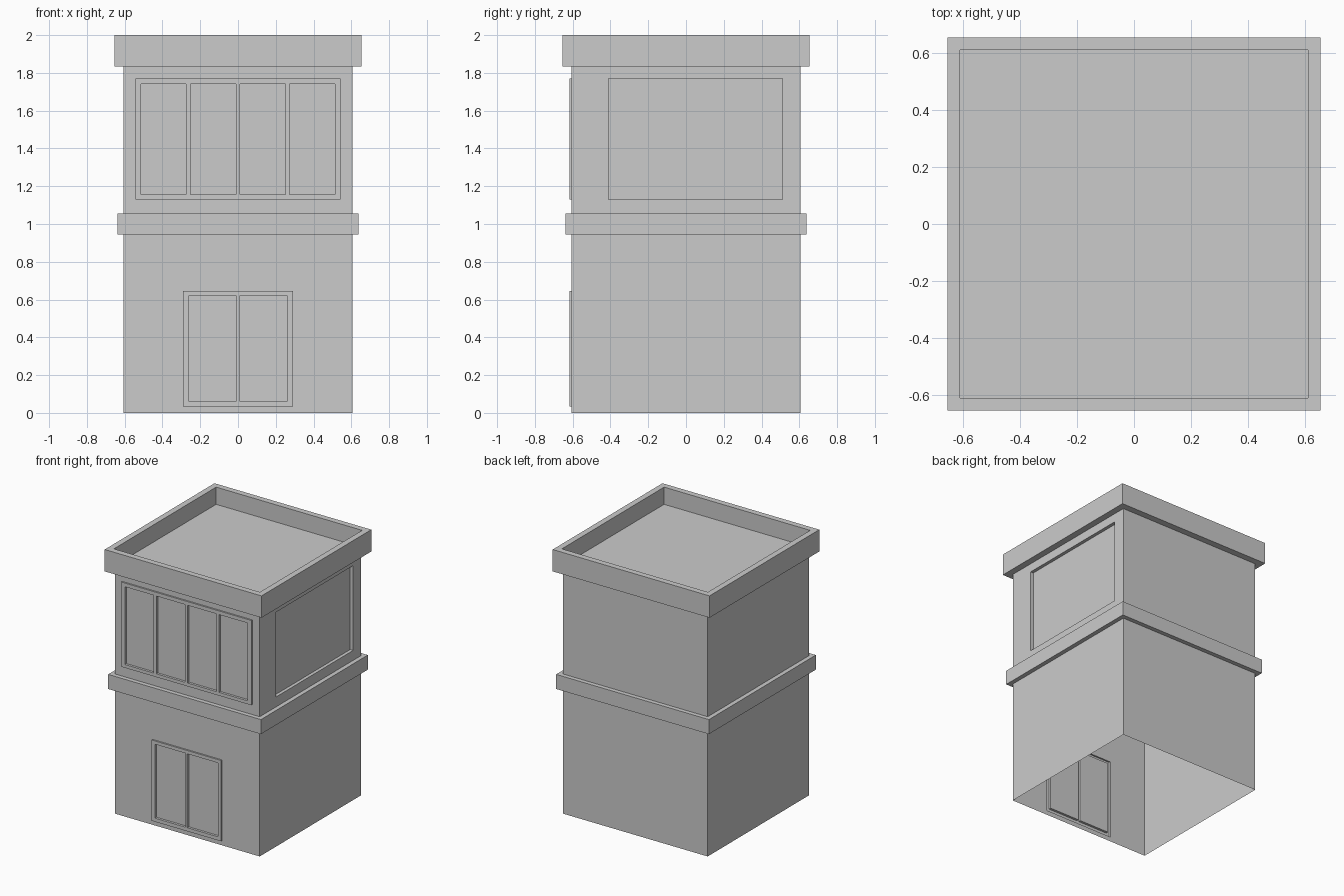
import bpy, bmesh
from mathutils import Matrix, Vector
from math import pi

if "Cube" in bpy.data.objects:
    bpy.data.objects.remove(bpy.data.objects["Cube"])

HALF = 0.605          # half width of the walls
FRAME, PANE = 0.012, -0.006   # frame stands out, pane sits back


def finish(bm, name):
    bmesh.ops.remove_doubles(bm, verts=bm.verts, dist=1e-5)
    bmesh.ops.dissolve_limit(bm, angle_limit=0.01, verts=bm.verts, edges=bm.edges)
    me = bpy.data.meshes.new(name)
    bm.to_mesh(me)
    bm.free()
    bpy.context.collection.objects.link(bpy.data.objects.new(name, me))


def relief(bm, side, z0, z1, rects=()):
    """Wall with stepped rectangles (u0, u1, z0, z1, depth); later ones override."""
    rot = Matrix.Rotation(side * pi / 2, 3, 'Z')
    us = sorted({-HALF, HALF, *[u for r in rects for u in r[:2]]})
    zs = sorted({z0, z1, *[z for r in rects for z in r[2:4]]})

    def depth(i, j):
        u, z, d = (us[i] + us[i + 1]) / 2, (zs[j] + zs[j + 1]) / 2, 0
        for r in rects:
            if r[0] < u < r[1] and r[2] < z < r[3]:
                d = r[4]
        return d

    def quad(*pts):
        bm.faces.new([bm.verts.new(rot @ Vector((u, -HALF - d, z))) for u, d, z in pts])

    for i in range(len(us) - 1):
        for j in range(len(zs) - 1):
            a, b, c, e, d = us[i], us[i + 1], zs[j], zs[j + 1], depth(i, j)
            quad((a, d, c), (b, d, c), (b, d, e), (a, d, e))
            if i < len(us) - 2 and (n := depth(i + 1, j)) != d:
                quad((b, d, c), (b, n, c), (b, n, e), (b, d, e))
            if j < len(zs) - 2 and (n := depth(i, j + 1)) != d:
                quad((a, d, e), (b, d, e), (b, n, e), (a, n, e))


def walls(name, z0, z1, features):
    bm = bmesh.new()
    for side in range(4):     # front, right, back, left
        relief(bm, side, z0, z1, features.get(side, ()))
    finish(bm, name)


def square_ring(name, profile, cap=False):
    bm = bmesh.new()
    rings = [[bm.verts.new((sx * r, sy * r, z))
              for sx, sy in ((-1, -1), (1, -1), (1, 1), (-1, 1))] for r, z in profile]
    for lo, hi in zip(rings, rings[1:]):
        for i in range(4):
            k = (i + 1) % 4
            bm.faces.new((lo[i], lo[k], hi[k], hi[i]))
    if cap:
        bm.faces.new(rings[-1])
    finish(bm, name)


# Ground floor, open underneath, with a double door
door = [(-0.29, 0.29, 0.035, 0.645, FRAME)]
door += [(u, u + 0.255, 0.062, 0.62, PANE) for u in (-0.263, 0.008)]
walls("ground_floor_walls", 0, 0.945, {0: door})

# Upper floor with a four-pane front window and a recessed side panel
window = [(-0.543, 0.543, 1.13, 1.77, FRAME)]
window += [(-0.513 + 0.2623 * i, -0.274 + 0.2623 * i, 1.155, 1.742, PANE) for i in range(4)]
side_panel = [(-0.41, 0.51, 1.13, 1.77, -0.025)]
walls("upper_floor_walls", 1.055, 1.835, {0: window, 1: side_panel})

# Band between the floors
square_ring("floor_band", [(HALF, 0.945), (0.638, 0.945), (0.638, 1.055), (HALF, 1.055)])

# Parapet with sunken flat roof
square_ring("roof_parapet", [(HALF, 1.835), (0.655, 1.835), (0.655, 2.0),
                             (0.61, 2.0), (0.61, 1.87)], cap=True)
